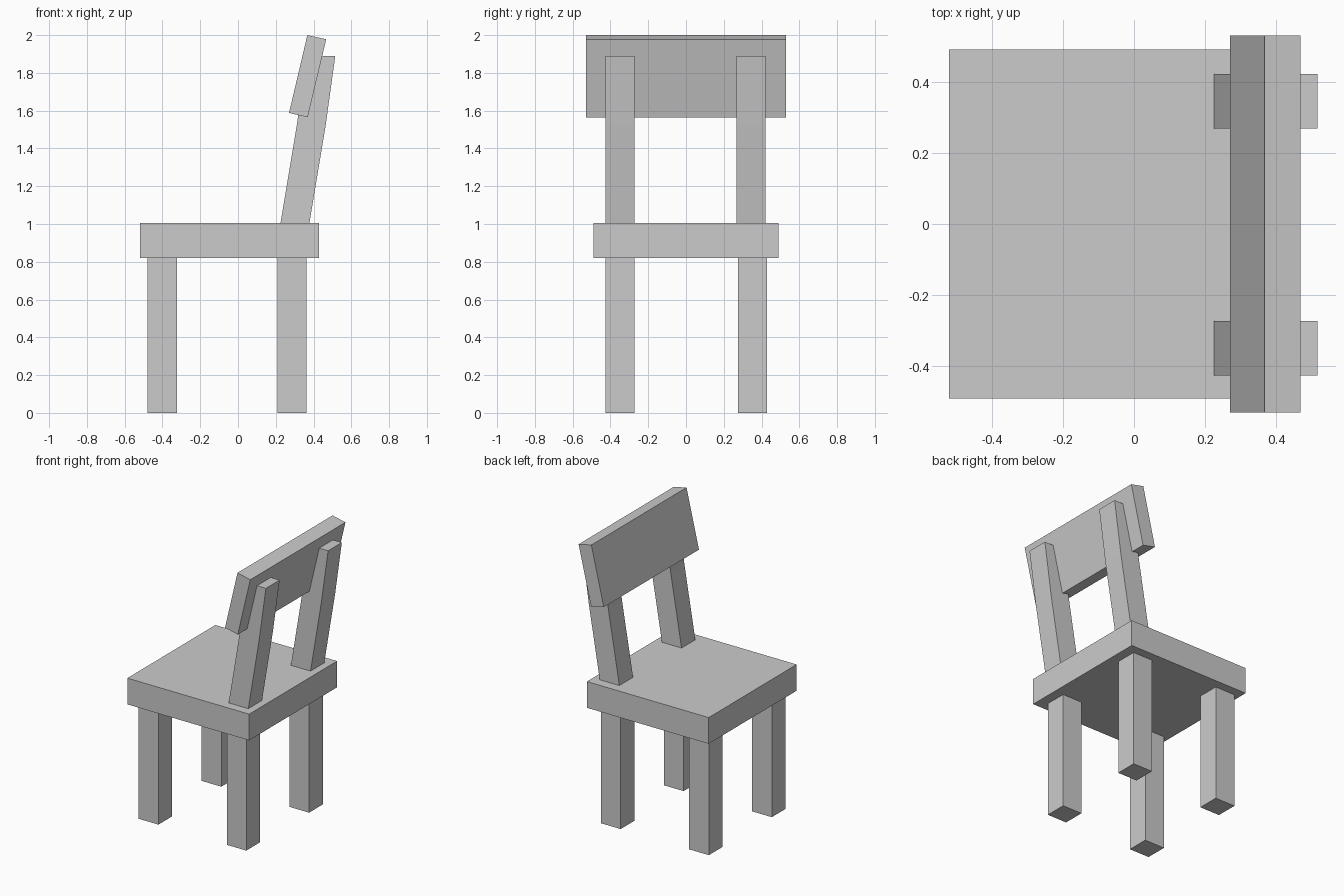
import bpy

if "Cube" in bpy.data.objects:
    bpy.data.objects.remove(bpy.data.objects["Cube"])


def prism(name, profile, y0, y1):
    """Extrude an x-z outline (counter-clockwise seen from -y) along y."""
    n = len(profile)
    verts = [(x, y, z) for y in (y0, y1) for x, z in profile]
    faces = [list(range(n)), list(range(2 * n - 1, n - 1, -1))]
    faces += [[i, i + n, (i + 1) % n + n, (i + 1) % n] for i in range(n)]
    mesh = bpy.data.meshes.new(name)
    mesh.from_pydata(verts, [], faces)
    obj = bpy.data.objects.new(name, mesh)
    bpy.context.collection.objects.link(obj)
    return obj


def box(name, x0, x1, y0, y1, z0, z1):
    return prism(name, [(x0, z0), (x1, z0), (x1, z1), (x0, z1)], y0, y1)


# Seat (the chair faces -x)
box("seat", -0.52, 0.43, -0.49, 0.49, 0.82, 1.005)

# Backrest posts, bent slightly part way up
post = [(0.225, 1.005), (0.378, 1.005), (0.463, 1.515), (0.515, 1.89),
        (0.365, 1.89), (0.31, 1.515)]

# Legs and posts on both sides
for side, leg_y, post_y in (("left", (-0.425, -0.273), (-0.425, -0.272)),
                            ("right", (0.275, 0.428), (0.268, 0.421))):
    box(f"front_leg_{side}", -0.478, -0.323, *leg_y, 0, 0.82)
    box(f"rear_leg_{side}", 0.21, 0.362, *leg_y, 0, 0.82)
    prism(f"back_post_{side}", post, *post_y)

# Tilted backrest board
prism("backrest", [(0.27, 1.588), (0.369, 1.565), (0.467, 1.978), (0.367, 2.0)],
      -0.53, 0.53)
